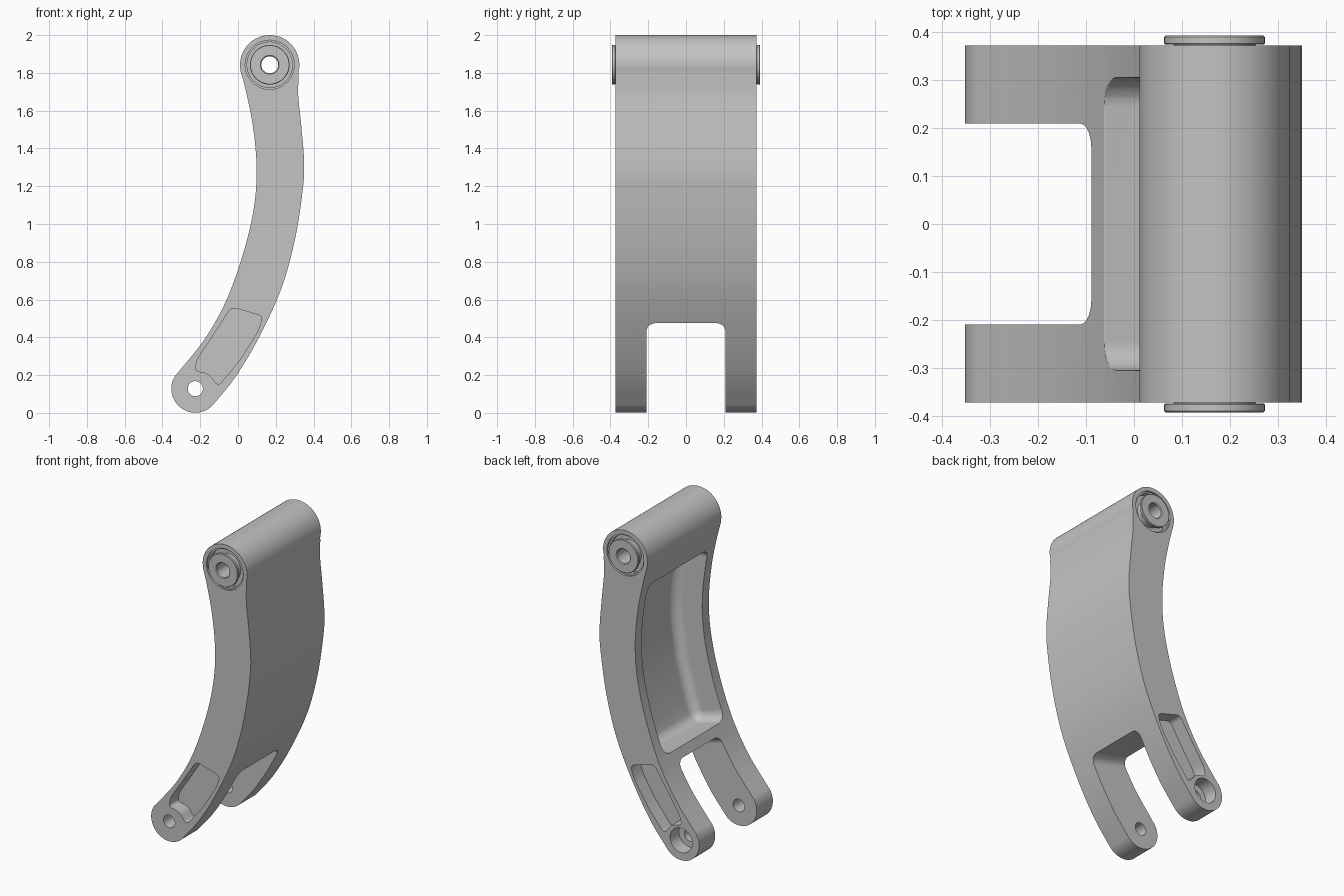
import bpy, bmesh, math
from mathutils import Vector

default = bpy.data.objects.get("Cube")
if default:
    bpy.data.objects.remove(default, do_unlink=True)

metal = bpy.data.materials.new("grey_metal")
GREY = (0.55, 0.55, 0.55, 1)
metal.use_nodes = True
metal.diffuse_color = GREY
metal.node_tree.nodes["Principled BSDF"].inputs["Base Color"].default_value = GREY

HALF = 0.372                  # half width of the arm
TOP = Vector((0.168, 1.843))  # upper pivot
LOW = Vector((-0.226, 0.128)) # lower pivot


def spline(points, steps):
    """Smooth curve through the points."""
    p = [Vector(q) for q in points]
    p = [2 * p[0] - p[1]] + p + [2 * p[-1] - p[-2]]
    out = []
    for a, b, c, d in zip(p, p[1:], p[2:], p[3:]):
        for i in range(steps):
            t = i / steps
            out.append(0.5 * (2 * b + (c - a) * t + (2 * a - 5 * b + 4 * c - d) * t * t
                              + (3 * b - a - 3 * c + d) * t ** 3))
    return out + [p[-2]]


def arc(centre, r, start, end, n):
    return [centre + r * Vector((math.cos(a), math.sin(a)))
            for a in (math.radians(start + (end - start) * i / n) for i in range(n + 1))]


def circle(centre, r):
    return arc(centre, r, 0, 360, 48)[:-1]


def rounded(points, r):
    """Polygon with rounded corners."""
    p = [Vector(q) for q in points]
    out = []
    for i, b in enumerate(p):
        a, c = p[i - 1], p[(i + 1) % len(p)]
        s = b + (a - b).normalized() * min(r, (a - b).length * 0.45)
        e = b + (c - b).normalized() * min(r, (c - b).length * 0.45)
        out += [s * (1 - t) ** 2 + 2 * b * t * (1 - t) + e * t * t
                for t in (k / 5 for k in range(6))]
    return out


def make_object(name, bm):
    bmesh.ops.recalc_face_normals(bm, faces=bm.faces)
    mesh = bpy.data.meshes.new(name)
    bm.to_mesh(mesh)
    bm.free()
    mesh.materials.append(metal)
    obj = bpy.data.objects.new(name, mesh)
    bpy.context.collection.objects.link(obj)
    return obj


def prism(name, outline, y0, y1, bevel=0):
    """Side outline (x, z) extruded along y."""
    bm = bmesh.new()
    face = bm.faces.new([bm.verts.new((q[0], y0, q[1])) for q in outline])
    ext = bmesh.ops.extrude_face_region(bm, geom=[face])
    bmesh.ops.translate(bm, vec=(0, y1 - y0, 0),
                        verts=[v for v in ext["geom"] if isinstance(v, bmesh.types.BMVert)])
    obj = make_object(name, bm)
    if bevel:
        mod = obj.modifiers.new("round", "BEVEL")
        mod.width, mod.segments = bevel, 5
        mod.limit_method, mod.angle_limit = "ANGLE", math.radians(40)
    return obj


def lathe(name, profile, centre):
    """Closed (radius, y) profile turned around the y axis."""
    bm = bmesh.new()
    verts = [bm.verts.new((r, y, 0)) for r, y in profile]
    edges = [bm.edges.new((verts[i - 1], verts[i])) for i in range(len(verts))]
    bmesh.ops.spin(bm, geom=verts + edges, axis=(0, 1, 0), cent=(0, 0, 0),
                   angle=math.tau, steps=48, use_duplicate=False)
    bmesh.ops.remove_doubles(bm, verts=bm.verts, dist=1e-5)
    bmesh.ops.translate(bm, verts=bm.verts, vec=(centre.x, 0, centre.y))
    return make_object(name, bm)


def smooth(obj):
    bpy.ops.object.select_all(action="DESELECT")
    obj.select_set(True)
    bpy.context.view_layer.objects.active = obj
    bpy.ops.object.shade_smooth_by_angle(angle=math.radians(32))
    obj.modifiers.new("even_normals", "WEIGHTED_NORMAL").keep_sharp = True


def carve(obj, cutters):
    """Subtract the cutters, then remove them."""
    for c in cutters:
        c.hide_render = True
        mod = obj.modifiers.new("cut", "BOOLEAN")
        mod.operation, mod.solver, mod.object = "DIFFERENCE", "EXACT", c
    graph = bpy.context.evaluated_depsgraph_get()
    mesh = bpy.data.meshes.new_from_object(obj.evaluated_get(graph))
    obj.modifiers.clear()
    obj.data = mesh
    for c in cutters:
        bpy.data.objects.remove(c, do_unlink=True)


def soften_rim(obj, width):
    """Round over the mouth of the deep pocket."""
    bm = bmesh.new()
    bm.from_mesh(obj.data)
    rim = []
    for e in bm.edges:
        mid = (e.verts[0].co + e.verts[1].co) / 2
        if 0.57 < mid.z < 1.7 and abs(mid.y) < 0.32 and e.calc_face_angle(0) > math.radians(40):
            rim.append(e)
    bmesh.ops.bevel(bm, geom=rim, offset=width, offset_type="OFFSET", segments=3,
                    profile=0.5, affect="EDGES", clamp_overlap=True)
    bm.to_mesh(obj.data)
    bm.free()


# Curved arm with a round boss at each end
outer = spline([(-0.13, 0.045), (-0.015, 0.188), (0.106, 0.39), (0.228, 0.654), (0.302, 0.92),
                (0.343, 1.184), (0.35, 1.33), (0.334, 1.53), (0.319, 1.68), (0.321, 1.79)], 5)
inner = spline([(0.012, 1.815), (0.04, 1.71), (0.077, 1.53), (0.098, 1.317), (0.087, 1.105),
                (0.034, 0.866), (-0.06, 0.6), (-0.177, 0.39), (-0.319, 0.212)], 5)
arm = prism("arm", outer + arc(TOP, 0.157, -15, 186, 36) + inner
            + arc(LOW, 0.127, 144, 312, 28), -HALF, HALF)

# Fork slot between the lower legs
cutters = [prism("slot_cutter", [(-0.38, 0.617), (0.39, 0.411), (0.39, -0.3), (-0.7, -0.3)],
                 -0.21, 0.21, 0.05)]

# Deep pocket in the concave side
pocket = [(0.132, 0.543), (0.18, 0.67), (0.252, 0.92), (0.29, 1.184), (0.296, 1.34),
          (0.28, 1.53), (0.262, 1.655), (-0.3, 1.655), (-0.3, 0.66)]
cutters.append(prism("pocket_cutter", pocket, -0.305, 0.305, 0.06))

# Shallow pockets on the outside of both legs, and stepped bushing seats
leg_pocket = rounded([(-0.035, 0.56), (0.132, 0.512), (0.105, 0.43), (0.01, 0.28), (-0.105, 0.14),
                      (-0.155, 0.21), (-0.23, 0.222), (-0.215, 0.285), (-0.125, 0.42)], 0.03)
for side in (-1, 1):
    cutters.append(prism("leg_pocket_cutter", leg_pocket, side * (HALF - 0.09), side * 0.5))
    cutters.append(prism("seat_lip_cutter", circle(TOP, 0.13), side * (HALF - 0.012), side * 0.5))
    cutters.append(prism("seat_cutter", circle(TOP, 0.12), side * (HALF - 0.04), side * 0.5))

# Pivot holes, with a counterbore on the back leg
cutters.append(prism("bore_cutter", circle(TOP, 0.08), -0.5, 0.5))
cutters.append(prism("pin_hole_cutter", circle(LOW, 0.04), -0.5, 0.5))
cutters.append(prism("counterbore_cutter", circle(LOW, 0.078), HALF - 0.09, 0.5))
carve(arm, cutters)
soften_rim(arm, 0.013)
smooth(arm)

# Flanged bushing through the upper boss
half = [(0.085, 0.374), (0.102, 0.374), (0.105, 0.377), (0.105, 0.39), (0.102, 0.393),
        (0.05, 0.393), (0.045, 0.388)]
bushing = lathe("bushing", half + [(r, -y) for r, y in reversed(half)], TOP)
smooth(bushing)
